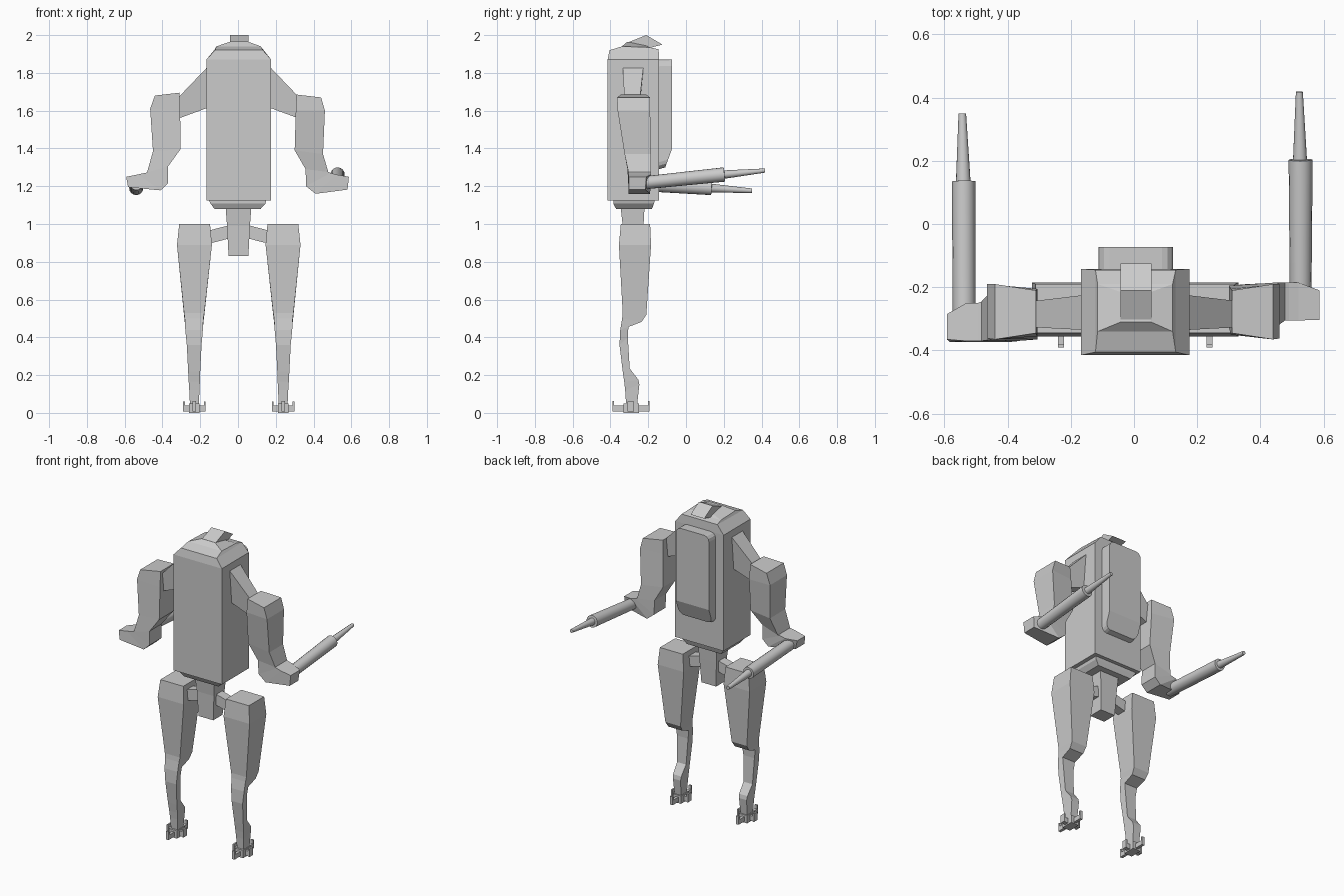
import bpy, bmesh
from mathutils import Vector

CX = 0.004  # plane of symmetry


def finish(name, bm):
    bmesh.ops.recalc_face_normals(bm, faces=bm.faces)
    me = bpy.data.meshes.new(name)
    bm.to_mesh(me)
    bm.free()
    ob = bpy.data.objects.new(name, me)
    bpy.context.collection.objects.link(ob)
    return ob


def loft(name, rings):
    """Skin a list of equal-length rings and cap both ends."""
    bm = bmesh.new()
    vs = [[bm.verts.new(p) for p in r] for r in rings]
    n = len(rings[0])
    for a, b in zip(vs, vs[1:]):
        for i in range(n):
            j = (i + 1) % n
            bm.faces.new((a[i], a[j], b[j], b[i]))
    bm.faces.new(vs[0])
    bm.faces.new(vs[-1])
    return finish(name, bm)


def rect(x0, x1, y0, y1, z0, z1=None):
    """Rectangular ring; z0 at the front edge, z1 at the back edge."""
    z1 = z0 if z1 is None else z1
    return [(x0, y0, z0), (x1, y0, z0), (x1, y1, z1), (x0, y1, z1)]


def box(name, x0, x1, y0, y1, z0, z1):
    return loft(name, [rect(x0, x1, y0, y1, z0), rect(x0, x1, y0, y1, z1)])


def prism(name, pts, x0, x1):
    """Extrude a (y, z) profile along x."""
    return loft(name, [[(x, y, z) for y, z in pts] for x in (x0, x1)])


def tube(name, stations, sides=16):
    """Round barrel through (centre, radius) stations."""
    d = (Vector(stations[-1][0]) - Vector(stations[0][0])).normalized()
    u = d.cross(Vector((0, 0, 1))).normalized()
    v = u.cross(d)
    import math
    rings = []
    for c, r in stations:
        rings.append([Vector(c) + r * (math.cos(a) * u + math.sin(a) * v)
                      for a in (2 * math.pi * i / sides for i in range(sides))])
    ob = loft(name, rings)
    bpy.context.view_layer.objects.active = ob
    ob.select_set(True)
    bpy.ops.object.shade_smooth_by_angle()
    ob.select_set(False)
    return ob


# torso with chamfered shoulders and sloped crown
loft("torso", [
    rect(-0.168, 0.176, -0.415, -0.142, 1.125),
    rect(-0.168, 0.176, -0.415, -0.142, 1.87),
    rect(-0.122, 0.132, -0.405, -0.145, 1.92, 1.925),
    rect(-0.115, 0.122, -0.34, -0.19, 1.94, 1.935),
    rect(-0.042, 0.054, -0.31, -0.215, 1.965, 1.945)])

# folded head visor
prism("head_visor", [(-0.315, 1.958), (-0.21, 2.0), (-0.125, 1.95), (-0.2, 1.93)], -0.042, 0.055)

# stepped waist and pelvis
loft("waist", [
    rect(-0.155, 0.15, -0.385, -0.165, 1.126),
    rect(-0.145, 0.145, -0.385, -0.17, 1.108),
    rect(-0.125, 0.12, -0.37, -0.18, 1.08)])
loft("pelvis", [
    rect(-0.065, 0.07, -0.345, -0.22, 1.081),
    rect(-0.058, 0.063, -0.335, -0.225, 0.99),
    rect(-0.05, 0.055, -0.33, -0.235, 0.83)])

# backpack with slanted foot and rounded edges
pack = prism("backpack", [(-0.145, 1.87), (-0.073, 1.872), (-0.073, 1.4),
                          (-0.11, 1.3), (-0.145, 1.29)], -0.112, 0.124)
bm = bmesh.new()
bm.from_mesh(pack.data)
corners = [e for e in bm.edges
           if abs(e.verts[0].co.x - e.verts[1].co.x) < 1e-4
           and (min(v.co.z for v in e.verts) > 1.86 or max(v.co.z for v in e.verts) < 1.305)]
bmesh.ops.bevel(bm, geom=corners, offset=0.035, segments=3, affect='EDGES', profile=0.5)
bm.to_mesh(pack.data)
bm.free()

# legs, hips, feet and shoulders, mirrored about the centre
for side, s in (("left", -1), ("right", 1)):
    def m(x):
        return CX + s * x

    leg = [  # inner x, outer x, front y, front z, back y, back z
        (0.152, 0.315, -0.345, 1.0, -0.19, 1.0),
        (0.142, 0.327, -0.355, 0.89, -0.185, 0.89),
        (0.182, 0.29, -0.335, 0.53, -0.21, 0.52),
        (0.187, 0.286, -0.338, 0.5, -0.235, 0.482),
        (0.19, 0.283, -0.348, 0.44, -0.305, 0.455),
        (0.197, 0.275, -0.352, 0.36, -0.308, 0.40),
        (0.204, 0.268, -0.335, 0.22, -0.298, 0.235),
        (0.206, 0.265, -0.327, 0.165, -0.252, 0.175),
        (0.208, 0.262, -0.322, 0.12, -0.247, 0.15),
        (0.213, 0.257, -0.315, 0.012, -0.262, 0.012)]
    loft(side + "_leg", [rect(m(a), m(b), yf, yb, zf, zb) for a, b, yf, zf, yb, zb in leg])

    loft(side + "_hip_bar", [
        [(m(x), -0.31, a), (m(x), -0.25, a), (m(x), -0.25, b), (m(x), -0.31, b)]
        for x, a, b in ((0.045, 0.925, 0.995), (0.16, 0.895, 0.965))])

    loft(side + "_shoulder", [
        [(m(x), yc - w0, z0), (m(x), yc + w0, z0), (m(x), yc + w1, z1), (m(x), yc - w1, z1)]
        for x, yc, w0, z0, w1, z1 in ((0.165, -0.28, 0.035, 1.615, 0.055, 1.832),
                                      (0.315, -0.285, 0.033, 1.56, 0.042, 1.675))])

    # cross-shaped foot with upturned toe plates
    fx = m(0.235)
    box(side + "_foot_hub", fx - 0.028, fx + 0.028, -0.33, -0.25, 0.0, 0.05)
    box(side + "_toe_bar_long", fx - 0.009, fx + 0.009, -0.388, -0.195, 0.008, 0.038)
    box(side + "_toe_bar_wide", fx - 0.06, fx + 0.06, -0.305, -0.28, 0.008, 0.04)
    for i, d in enumerate((-1, 1)):
        yc = -0.291 + d * 0.094
        box(f"{side}_toe_tip_long_{i}", fx - 0.009, fx + 0.009, yc - 0.005, yc + 0.005, 0.008, 0.062)
        xc = fx + d * 0.055
        box(f"{side}_toe_tip_wide_{i}", xc - 0.005, xc + 0.005, -0.31, -0.275, 0.008, 0.06)


def arm(name, sections):
    """Each section: inner (x, z, y front, y back) then outer likewise."""
    loft(name, [[(a[0], a[2], a[1]), (a[0], a[3], a[1]), (b[0], b[3], b[1]), (b[0], b[2], b[1])]
                for a, b in sections])


# bent arms ending in a sideways hand block
arm("right_arm", [
    ((0.31, 1.685, -0.345, -0.21), (0.44, 1.67, -0.365, -0.19)),
    ((0.306, 1.6, -0.35, -0.205), (0.46, 1.6, -0.362, -0.19)),
    ((0.30, 1.39, -0.325, -0.195), (0.45, 1.37, -0.325, -0.185)),
    ((0.358, 1.29, -0.31, -0.19), (0.478, 1.275, -0.305, -0.185)),
    ((0.36, 1.2, -0.305, -0.19), (0.49, 1.27, -0.305, -0.185)),
    ((0.41, 1.16, -0.305, -0.19), (0.52, 1.262, -0.305, -0.185)),
    ((0.58, 1.182, -0.303, -0.215), (0.587, 1.25, -0.303, -0.21))])
arm("left_arm", [
    ((-0.31, 1.695, -0.345, -0.21), (-0.44, 1.68, -0.365, -0.19)),
    ((-0.306, 1.6, -0.355, -0.205), (-0.465, 1.61, -0.362, -0.19)),
    ((-0.305, 1.395, -0.365, -0.22), (-0.45, 1.385, -0.365, -0.21)),
    ((-0.37, 1.305, -0.37, -0.25), (-0.482, 1.272, -0.37, -0.245)),
    ((-0.37, 1.215, -0.372, -0.25), (-0.495, 1.27, -0.37, -0.25)),
    ((-0.41, 1.178, -0.373, -0.25), (-0.53, 1.262, -0.37, -0.25)),
    ((-0.582, 1.195, -0.373, -0.28), (-0.592, 1.25, -0.365, -0.285))])

# barrels with tapered muzzles, pointing backwards
tube("right_barrel", [((0.527, -0.25, 1.215), 0.034), ((0.527, 0.203, 1.262), 0.038),
                      ((0.525, 0.204, 1.262), 0.022), ((0.523, 0.418, 1.283), 0.011)])
tube("left_barrel", [((-0.537, -0.32, 1.215), 0.036), ((-0.539, 0.135, 1.19), 0.037),
                     ((-0.54, 0.136, 1.19), 0.023), ((-0.543, 0.349, 1.176), 0.012)])
